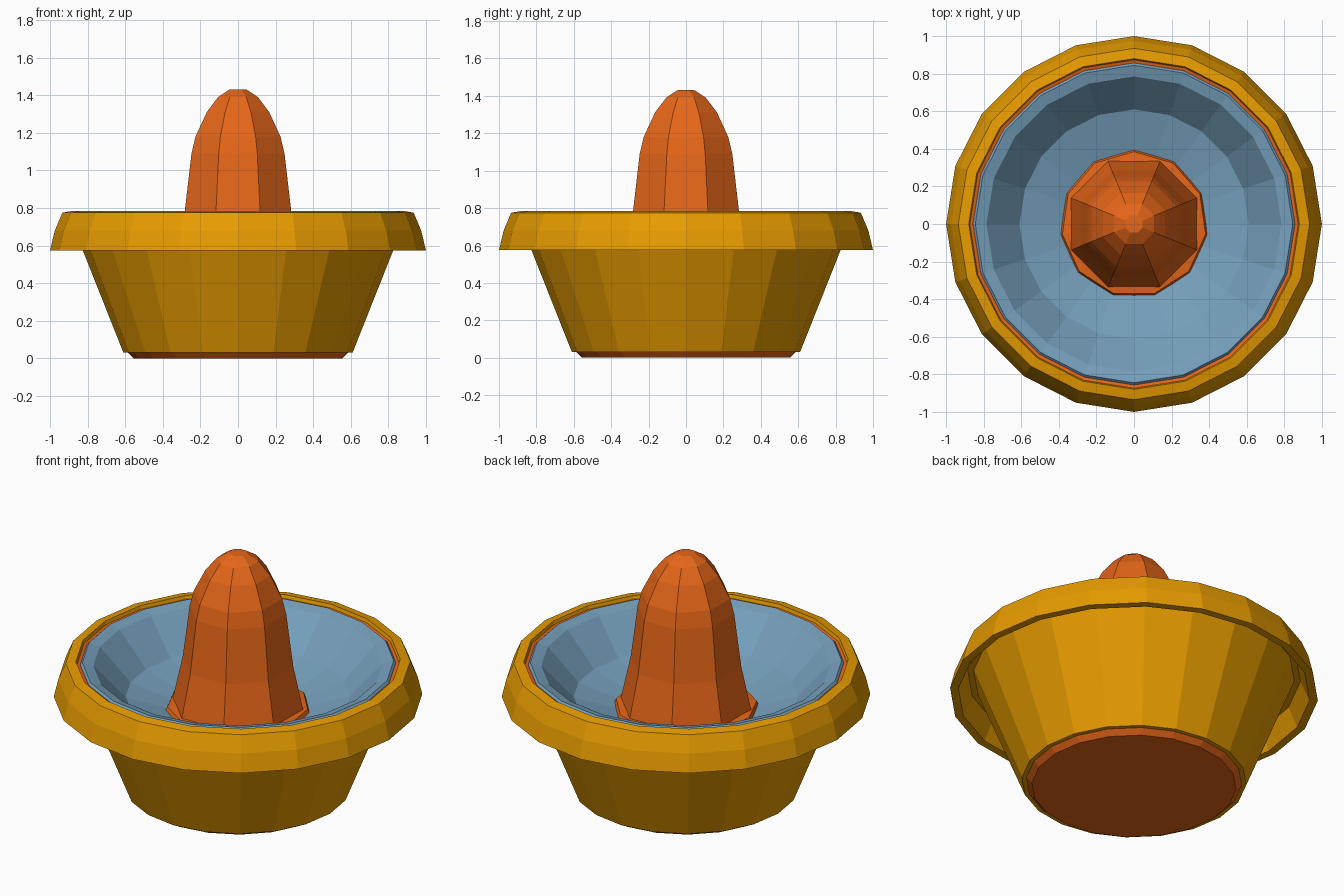
import bpy, bmesh, math

if "Cube" in bpy.data.objects:
    bpy.data.objects.remove(bpy.data.objects["Cube"])


def material(name, rgb):
    m = bpy.data.materials.new(name)
    m.diffuse_color = (*rgb, 1)
    m.use_nodes = True
    m.node_tree.nodes["Principled BSDF"].inputs["Base Color"].default_value = m.diffuse_color
    return m


GOLD = material("golden glaze", (0.80, 0.33, 0.0))
ORANGE = material("burnt orange", (0.84, 0.14, 0.01))
BLUE = material("soft blue", (0.18, 0.35, 0.50))


def lathe(name, profile, sides, mat, turn=0.0):
    """Revolve (radius, height) points round z; profiles run so that faces point outwards."""
    bm = bmesh.new()
    rings = []
    for r, z in profile:
        if r == 0:
            rings.append([bm.verts.new((0, 0, z))] * sides)
            continue
        ring = []
        for i in range(sides):
            a = 2 * math.pi * i / sides + turn
            ring.append(bm.verts.new((r * math.cos(a), r * math.sin(a), z)))
        rings.append(ring)
    for low, high in zip(rings, rings[1:]):
        for i in range(sides):
            j = (i + 1) % sides
            bm.faces.new(list(dict.fromkeys((low[i], low[j], high[j], high[i]))))
    mesh = bpy.data.meshes.new(name)
    bm.to_mesh(mesh)
    bm.free()
    mesh.materials.append(mat)
    ob = bpy.data.objects.new(name, mesh)
    bpy.context.collection.objects.link(ob)
    return ob


# Tapered outer bowl with an overhanging hollow collar
lathe("outer_bowl", [(0.56, 0.03), (0.61, 0.03), (0.872, 0.69), (0.905, 0.69),
                     (0.955, 0.575), (1.0, 0.575), (0.975, 0.68), (0.935, 0.775),
                     (0.88, 0.785), (0.868, 0.745)], 20, GOLD)

# Inner shell: shows as the foot underneath and a thin line inside the rim
lathe("inner_shell", [(0, 0), (0.555, 0), (0.585, 0.03), (0.85, 0.70),
                      (0.874, 0.765), (0.84, 0.755)], 20, ORANGE)

# Dished blue lining: flat lip, steep wall, shallow floor (listed from the rim inwards)
lathe("dish", [(0.857, 0.765), (0.845, 0.777), (0.785, 0.76), (0.61, 0.57), (0.34, 0.49)],
      20, BLUE)

# Low collar round the foot of the reamer
lathe("reamer_foot", [(0.405, 0.48), (0.385, 0.525), (0, 0.57)], 11, ORANGE, math.pi / 2)

# Eight-sided central reamer with a domed tip
lathe("reamer", [(0.372, 0.48), (0.307, 0.78), (0.268, 1.09), (0.245, 1.18),
                 (0.18, 1.31), (0.115, 1.39), (0.05, 1.43), (0, 1.432)],
      8, ORANGE, math.pi / 8)
